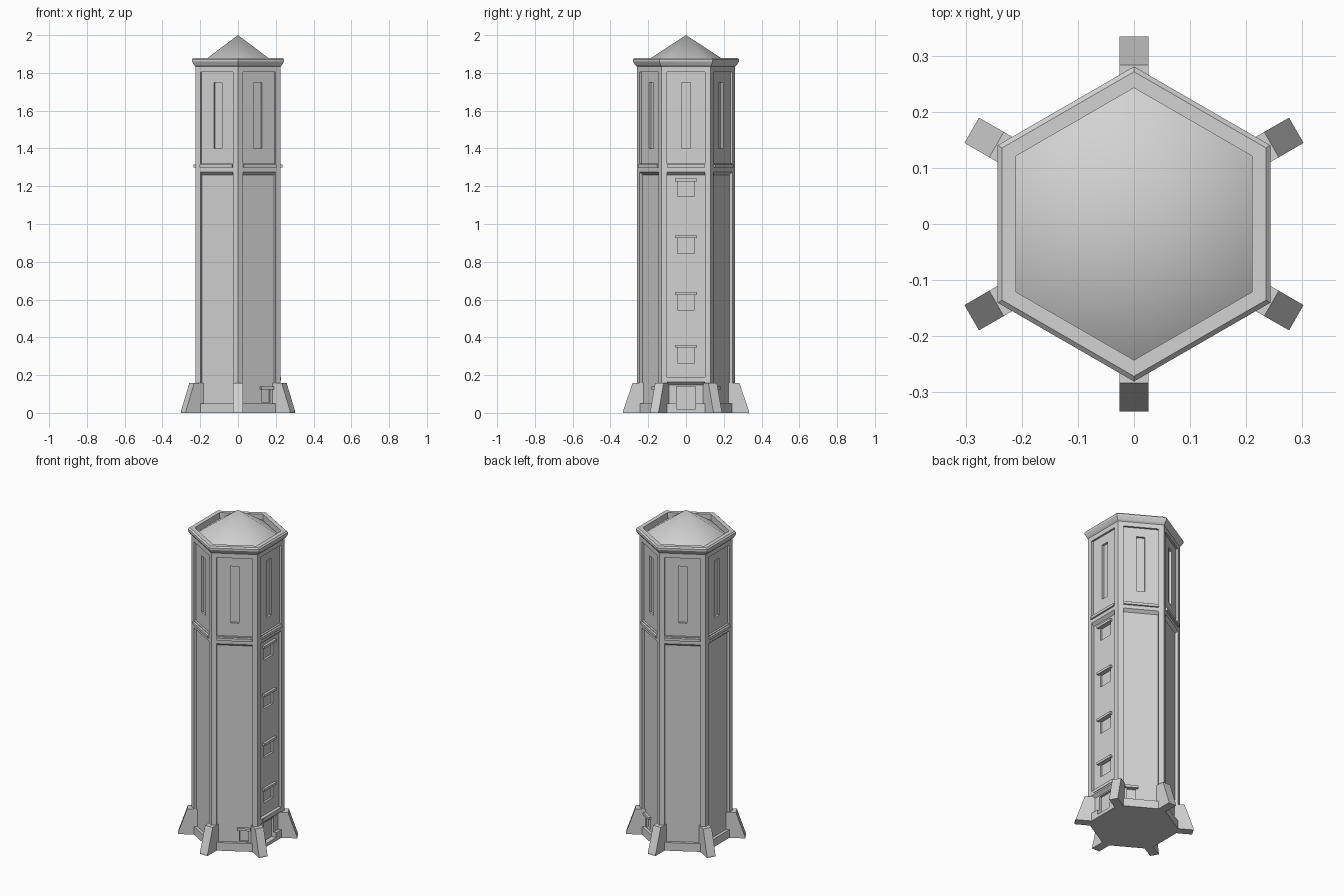
import bpy, bmesh, math
from mathutils import Vector

if "Cube" in bpy.data.objects:
    bpy.data.objects.remove(bpy.data.objects["Cube"])

C30 = math.cos(math.pi / 6)
stone = bpy.data.materials.new("pale grey stone")
stone.diffuse_color = (0.65, 0.65, 0.65, 1)
stone.use_nodes = True
stone.node_tree.nodes["Principled BSDF"].inputs["Base Color"].default_value = stone.diffuse_color


def finish(name, bm):
    bmesh.ops.recalc_face_normals(bm, faces=bm.faces[:])
    me = bpy.data.meshes.new(name)
    bm.to_mesh(me)
    bm.free()
    me.materials.append(stone)
    ob = bpy.data.objects.new(name, me)
    bpy.context.collection.objects.link(ob)
    return ob


def block(bm, ang, u0, u1, r0, r1, z0, z1, slope=0.0, z_out=None):
    """Box on a side facing angle ang: u along the wall, r outwards.
    The top rises by slope per unit r; z_out overrides the outer top height."""
    a = math.radians(ang)
    n = Vector((math.cos(a), math.sin(a), 0))
    t = Vector((-math.sin(a), math.cos(a), 0))
    top1 = z_out if z_out is not None else z1 + slope * (r1 - r0)
    sect = [(r0, z0), (r1, z0), (r1, top1), (r0, z1)]
    ends = [[bm.verts.new(n * r + t * u + Vector((0, 0, z))) for r, z in sect]
            for u in (u0, u1)]
    bm.faces.new(ends[0])
    bm.faces.new(ends[1][::-1])
    for i in range(4):
        j = (i + 1) % 4
        bm.faces.new((ends[0][i], ends[1][i], ends[1][j], ends[0][j]))


def hex_lathe(bm, profile, closed=False):
    """Six-sided turning; profile is (apothem, z)."""
    rings = []
    for r, z in profile:
        R = r / C30
        rings.append([bm.verts.new((R * math.cos(math.radians(30 + 60 * k)),
                                    R * math.sin(math.radians(30 + 60 * k)), z))
                      for k in range(6)])
    pairs = list(zip(rings, rings[1:]))
    if closed:
        pairs.append((rings[-1], rings[0]))
    else:
        bm.faces.new(rings[0][::-1])
        bm.faces.new(rings[-1])
    for a, b in pairs:
        for k in range(6):
            m = (k + 1) % 6
            bm.faces.new((a[k], a[m], b[m], b[k]))


def cut(ob, bm):
    cutter = finish("cutter", bm)
    cutter.hide_render = True
    mod = ob.modifiers.new("cut", 'BOOLEAN')
    mod.operation = 'DIFFERENCE'
    mod.solver = 'EXACT'
    mod.object = cutter
    bpy.context.view_layer.objects.active = ob
    bpy.ops.object.modifier_apply(modifier=mod.name)
    bpy.data.objects.remove(cutter)


SIDES = [60 * k for k in range(6)]
WINDOW_TOPS = [1.225, 0.925, 0.625, 0.345]
WALL, LOWER, UPPER = 0.225, 0.208, 0.213

# hexagonal tower shaft
bm = bmesh.new()
hex_lathe(bm, [(WALL, 0), (WALL, 1.84)])
tower = finish("tower_shaft", bm)

# recessed wall panels between the corner pillars
bm = bmesh.new()
for s in SIDES:
    block(bm, s, -0.1, 0.1, UPPER, 0.26, 1.32, 1.805)
    block(bm, s, -0.1, 0.1, LOWER, 0.26, 0.19 if s == 0 else 0.05, 1.26, slope=0.9)
block(bm, 0, -0.1, 0.1, LOWER, 0.26, 0.05, 0.147, slope=0.9)
cut(tower, bm)

# slit windows, stair windows, door and small side openings
bm = bmesh.new()
for s in SIDES:
    block(bm, s, -0.024, 0.024, 0.2, 0.26, 1.40, 1.75)
for z in WINDOW_TOPS:
    block(bm, 0, -0.045, 0.045, 0.195, 0.26, z - 0.08, z)
block(bm, 0, -0.05, 0.05, 0.195, 0.26, 0.02, 0.14)
for s, d in ((-60, 1), (60, -1)):
    block(bm, s, d * 0.052 - 0.025, d * 0.052 + 0.025, 0.195, 0.26, 0.055, 0.125)
cut(tower, bm)

# lintels over the windows, door and side openings
bm = bmesh.new()
for z in WINDOW_TOPS:
    block(bm, 0, -0.058, 0.058, 0.2, 0.223, z, z + 0.015)
block(bm, 0, -0.082, 0.082, 0.2, 0.228, 0.172, 0.19)
for s, d in ((-60, 1), (60, -1)):
    block(bm, s, d * 0.052 - 0.038, d * 0.052 + 0.038, 0.2, 0.223, 0.125, 0.14)
finish("lintels", bm)

# string course between the pillars
bm = bmesh.new()
for s in SIDES:
    block(bm, s, -0.1, 0.1, 0.205, 0.235, 1.298, 1.32, z_out=1.314)
finish("string_course", bm)

# buttresses at the six corners
bm = bmesh.new()
for s in SIDES:
    a = s + 30
    block(bm, a, -0.026, 0.026, 0.2, 0.283, 0, 0.157)
    block(bm, a, -0.026, 0.026, 0.283, 0.334, 0, 0.157, z_out=0.008)
bmesh.ops.remove_doubles(bm, verts=bm.verts[:], dist=1e-5)
inner = [f for f in bm.faces if all(len(e.link_faces) > 2 for e in f.edges)]
bmesh.ops.delete(bm, geom=inner, context='FACES')
finish("buttresses", bm)

# parapet rim
bm = bmesh.new()
hex_lathe(bm, [(0.222, 1.83), (0.233, 1.842), (0.243, 1.86), (0.243, 1.872),
               (0.235, 1.88), (0.21, 1.88), (0.21, 1.83)], closed=True)
finish("parapet", bm)

# low six-sided roof, shaded smooth
bm = bmesh.new()
bmesh.ops.create_cone(bm, segments=6, radius1=0.21 / C30, radius2=0, depth=0.158,
                      cap_ends=False)
ring = [v for v in bm.verts if v.co.z < 0]
aligned = any(abs(v.co.x) < 1e-4 for v in ring)
turn = 0 if aligned else math.pi / 6
for v in bm.verts:
    x, y = v.co.x, v.co.y
    v.co = (x * math.cos(turn) - y * math.sin(turn),
            x * math.sin(turn) + y * math.cos(turn), v.co.z + 1.921)
bmesh.ops.remove_doubles(bm, verts=bm.verts[:], dist=1e-5)
for f in bm.faces:
    f.smooth = True
finish("roof", bm)
